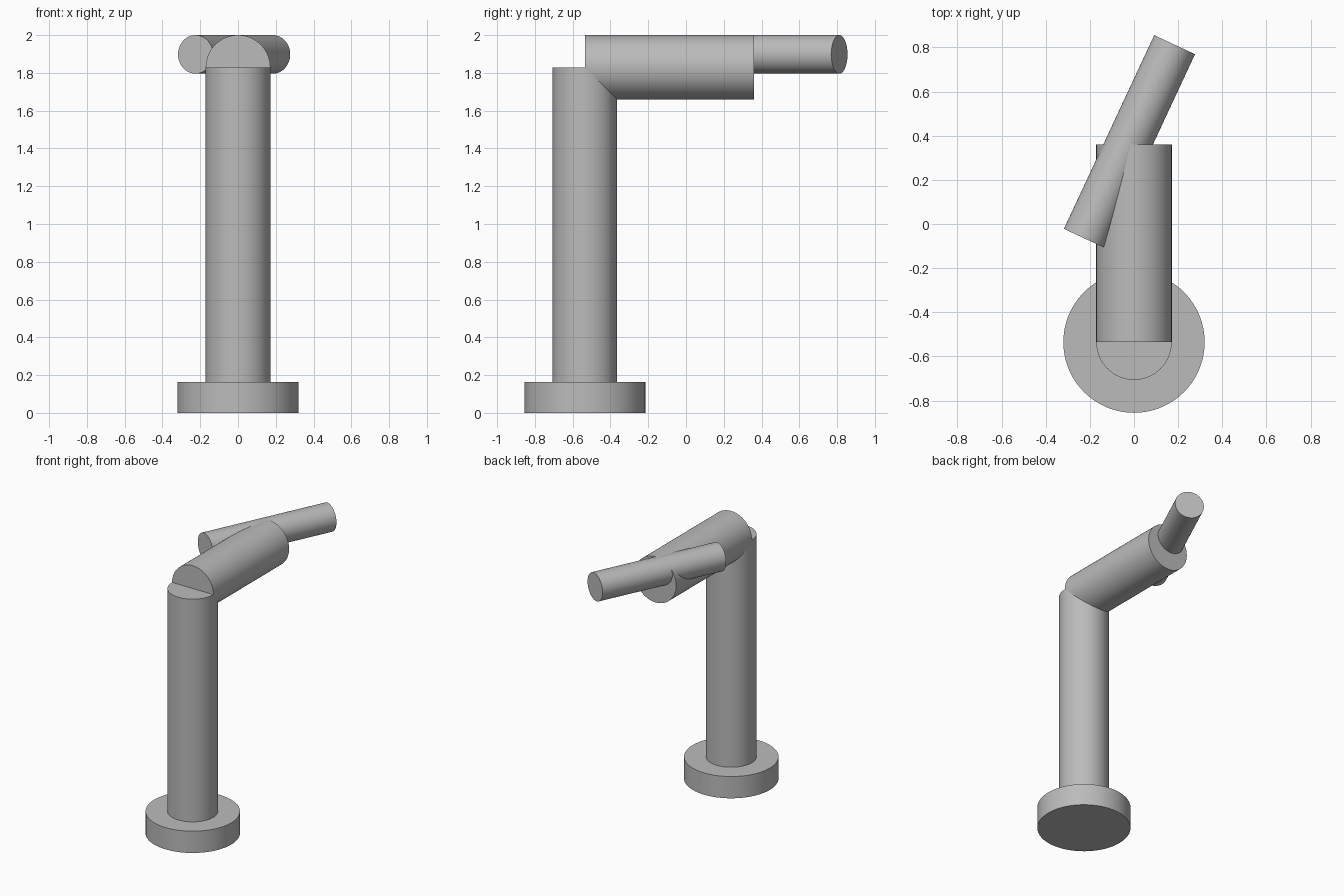
import bpy
import math
from mathutils import Vector

cube = bpy.data.objects.get("Cube")
if cube:
    bpy.data.objects.remove(cube, do_unlink=True)

# Single matte grey
grey = bpy.data.materials.new("plain_grey")
grey.use_nodes = True
colour = (0.5, 0.5, 0.5, 1)
grey.diffuse_color = colour
grey.node_tree.nodes["Principled BSDF"].inputs["Base Color"].default_value = colour


def rod(name, start, end, radius):
    """Capped smooth cylinder running between two points."""
    start, end = Vector(start), Vector(end)
    axis = end - start
    bpy.ops.mesh.primitive_cylinder_add(
        vertices=96, radius=radius, depth=axis.length, location=(start + end) / 2)
    obj = bpy.context.object
    obj.name = obj.data.name = name
    obj.rotation_euler = axis.to_track_quat('Z', 'Y').to_euler()
    obj.data.materials.append(grey)
    bpy.ops.object.shade_smooth_by_angle(angle=math.radians(30))
    return obj


post_y = -0.535      # shared axis of base and column
post_r = 0.171
arm_z = 1.829        # arm axis lies at the column top
bar_r = 0.102
bar_z = 2 - bar_r    # bar is flush with the top of the arm

# Round foot and upright
rod("base", (0, post_y, 0), (0, post_y, 0.163), 0.32)
rod("column", (0, post_y, 0.163), (0, post_y, arm_z), post_r)

# Horizontal arm reaching backwards
rod("arm", (0, post_y, arm_z), (0, 0.36, arm_z), post_r)

# Thinner bar crossing the arm at an angle
rod("cross_bar", (-0.225, -0.065, bar_z), (0.184, 0.812, bar_z), bar_r)
